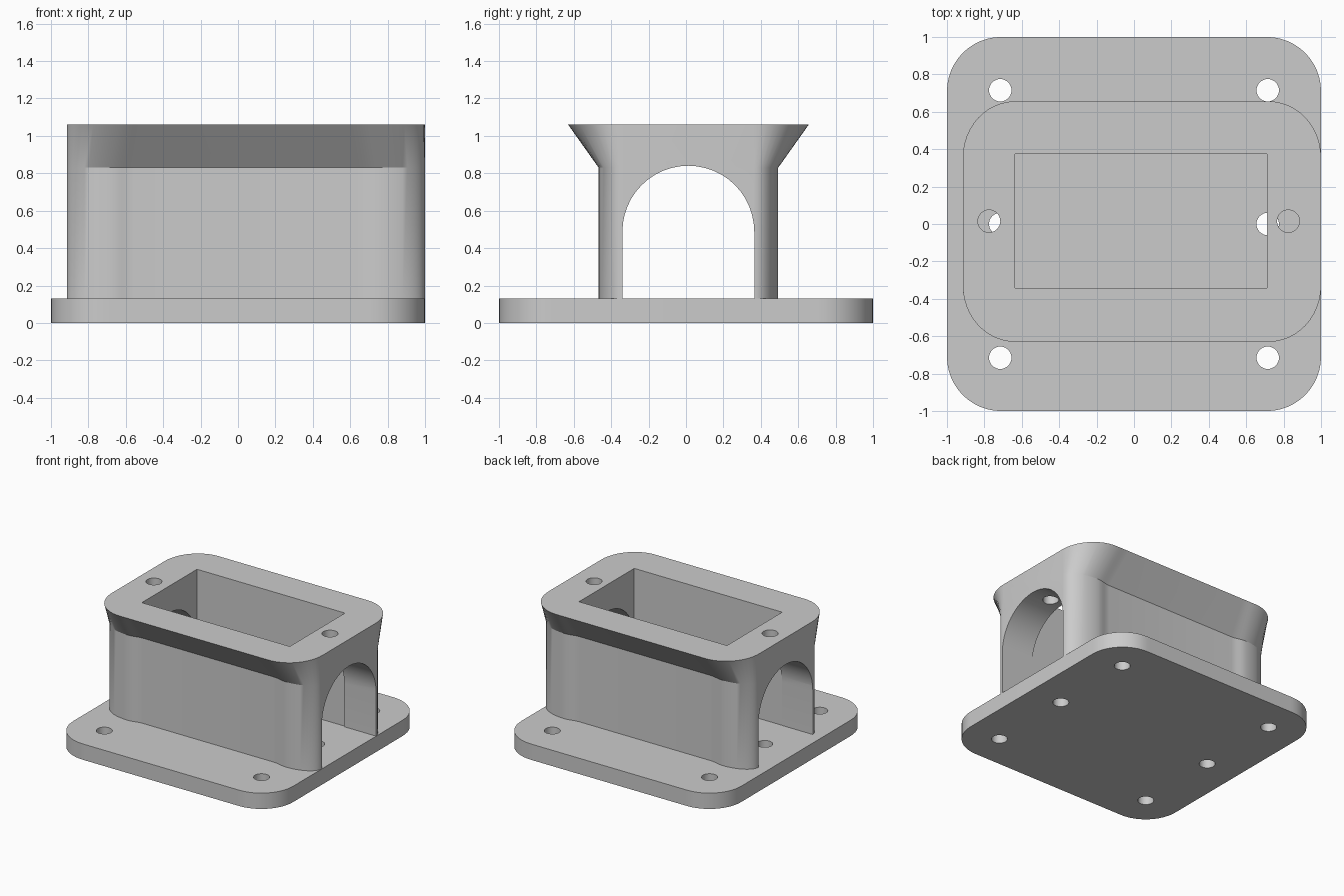
import bpy, bmesh, math

cube = bpy.data.objects.get("Cube")
if cube:
    bpy.data.objects.remove(cube, do_unlink=True)

grey = bpy.data.materials.new("light_grey")
grey.use_nodes = True
grey.diffuse_color = (0.6, 0.6, 0.6, 1)
grey.node_tree.nodes["Principled BSDF"].inputs["Base Color"].default_value = (0.6, 0.6, 0.6, 1)


def loft(name, rings):
    """Closed solid through rings of matching points."""
    bm = bmesh.new()
    loops = [[bm.verts.new(p) for p in ring] for ring in rings]
    n = len(loops[0])
    for a, b in zip(loops, loops[1:]):
        for i in range(n):
            j = (i + 1) % n
            bm.faces.new((a[i], a[j], b[j], b[i]))
    bm.faces.new(loops[0][::-1])
    bm.faces.new(loops[-1])
    bmesh.ops.recalc_face_normals(bm, faces=bm.faces)
    mesh = bpy.data.meshes.new(name)
    bm.to_mesh(mesh)
    bm.free()
    mesh.materials.append(grey)
    ob = bpy.data.objects.new(name, mesh)
    bpy.context.collection.objects.link(ob)
    return ob


def rounded_ring(z, cx, cy, hx, hy, rx, ry, recess=0.0):
    """Rounded rectangle; the long sides can step in softly by recess."""
    quarter = []
    for i in range(13):
        t = math.pi / 2 * i / 12
        quarter.append((hx - rx + rx * math.cos(t), hy - ry + ry * math.sin(t)))
    for i in range(1, 6):
        t = i / 5
        quarter.append((hx - rx - 0.12 * t, hy - recess * t * t * (3 - 2 * t)))
    ring = quarter + [(-x, y) for x, y in quarter[::-1]]
    ring += [(-x, -y) for x, y in ring]
    return [(cx + x, cy + y, z) for x, y in ring]


def cylinder(x, y, z0, z1, r=0.06):
    angles = [2 * math.pi * i / 32 for i in range(32)]
    return loft("hole_cutter", [[(x + r * math.cos(a), y + r * math.sin(a), z)
                                 for a in angles] for z in (z0, z1)])


def cut(target, cutters):
    bpy.context.view_layer.objects.active = target
    for c in cutters:
        mod = target.modifiers.new("cut", "BOOLEAN")
        mod.operation = "DIFFERENCE"
        mod.solver = "EXACT"
        mod.object = c
        bpy.ops.object.modifier_apply(modifier=mod.name)
        bpy.data.objects.remove(c, do_unlink=True)


def smooth(ob):
    bpy.ops.object.select_all(action="DESELECT")
    ob.select_set(True)
    bpy.context.view_layer.objects.active = ob
    bpy.ops.object.shade_smooth_by_angle(angle=math.radians(25))


# Base plate with six screw holes
base = loft("base_plate", [rounded_ring(z, 0, 0, 1, 1, 0.29, 0.29) for z in (0, 0.13)])
cut(base, [cylinder(x, y, -0.1, 0.3) for x in (-0.715, 0.715) for y in (-0.715, 0, 0.715)])
smooth(base)

# Housing with a flared rim
cx, cy, hx = 0.0425, 0.013, 0.9575
body = loft("flared_housing", [
    rounded_ring(0.13, cx, cy, hx, 0.48, 0.24, 0.13, 0.02),
    rounded_ring(0.83, cx, cy, hx, 0.48, 0.24, 0.13, 0.02),
    rounded_ring(1.06, cx, cy, hx, 0.643, 0.28, 0.30),
])

# Arched tunnel from end to end
arch = [(-0.34, 0.05), (0.365, 0.05)]
for i in range(25):
    t = math.pi * i / 24
    arch.append((0.0125 + 0.3525 * math.cos(t), 0.488 + 0.3525 * math.sin(t)))
tunnel = loft("tunnel_cutter", [[(x, y, z) for y, z in arch] for x in (-1.3, 1.3)])

# Rectangular opening through the top
corners = [(-0.635, -0.342), (0.71, -0.342), (0.71, 0.375), (-0.635, 0.375)]
pocket = loft("pocket_cutter", [[(x, y, z) for x, y in corners] for z in (0.02, 1.3)])

# Screw holes in the rim
rim_holes = [cylinder(x, 0.015, 0.6, 1.3) for x in (-0.775, 0.825)]
cut(body, [tunnel, pocket] + rim_holes)
smooth(body)
